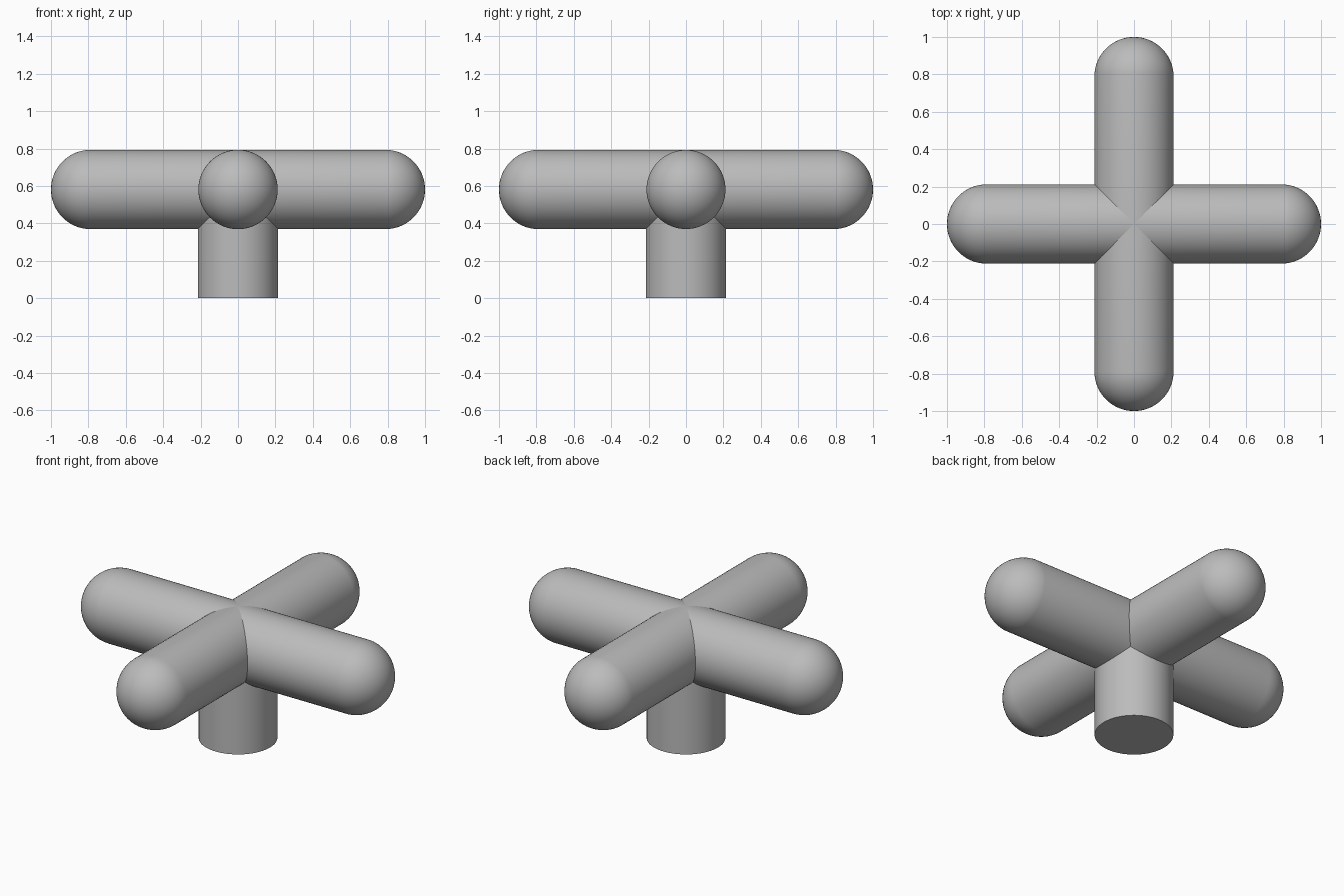
import bpy, math
from mathutils import Matrix, Vector

old = bpy.data.objects.get("Cube")
if old:
    bpy.data.objects.remove(old, do_unlink=True)

RADIUS, AXIS_Z, REACH = 0.212, 0.581, 1.0
SEGMENTS, RINGS = 64, 16

grey = bpy.data.materials.new("plain_grey")
grey.use_nodes = True
colour = (0.5, 0.5, 0.5, 1)
grey.diffuse_color = colour
grey.node_tree.nodes["Principled BSDF"].inputs["Base Color"].default_value = colour


def finish(obj, name):
    obj.name = name
    obj.data.materials.append(grey)
    bpy.ops.object.shade_smooth_by_angle(angle=math.radians(35))


def crossbar(name, direction):
    """Round bar with domed ends: a sphere split at its equator and stretched."""
    bpy.ops.mesh.primitive_uv_sphere_add(segments=SEGMENTS, ring_count=RINGS * 2, radius=RADIUS)
    bar = bpy.context.object
    turn = Vector((0, 0, 1)).rotation_difference(Vector(direction)).to_matrix().to_4x4()
    for v in bar.data.vertices:
        # The equator ring joins the lower dome, so one band becomes the tube
        if abs(v.co.z) < 1e-4:
            v.co.z = -(REACH - RADIUS)
        else:
            v.co.z += math.copysign(REACH - RADIUS, v.co.z)
    bar.data.transform(Matrix.Translation((0, 0, AXIS_Z)) @ turn)
    finish(bar, name)


# Two crossing bars make the four arms
crossbar("side_arms", (1, 0, 0))
crossbar("front_back_arms", (0, 1, 0))

# Upright stem, its top hidden inside the crossing
bpy.ops.mesh.primitive_cylinder_add(vertices=SEGMENTS, radius=0.215, depth=AXIS_Z,
                                    location=(0, 0, AXIS_Z / 2))
finish(bpy.context.object, "stem")
